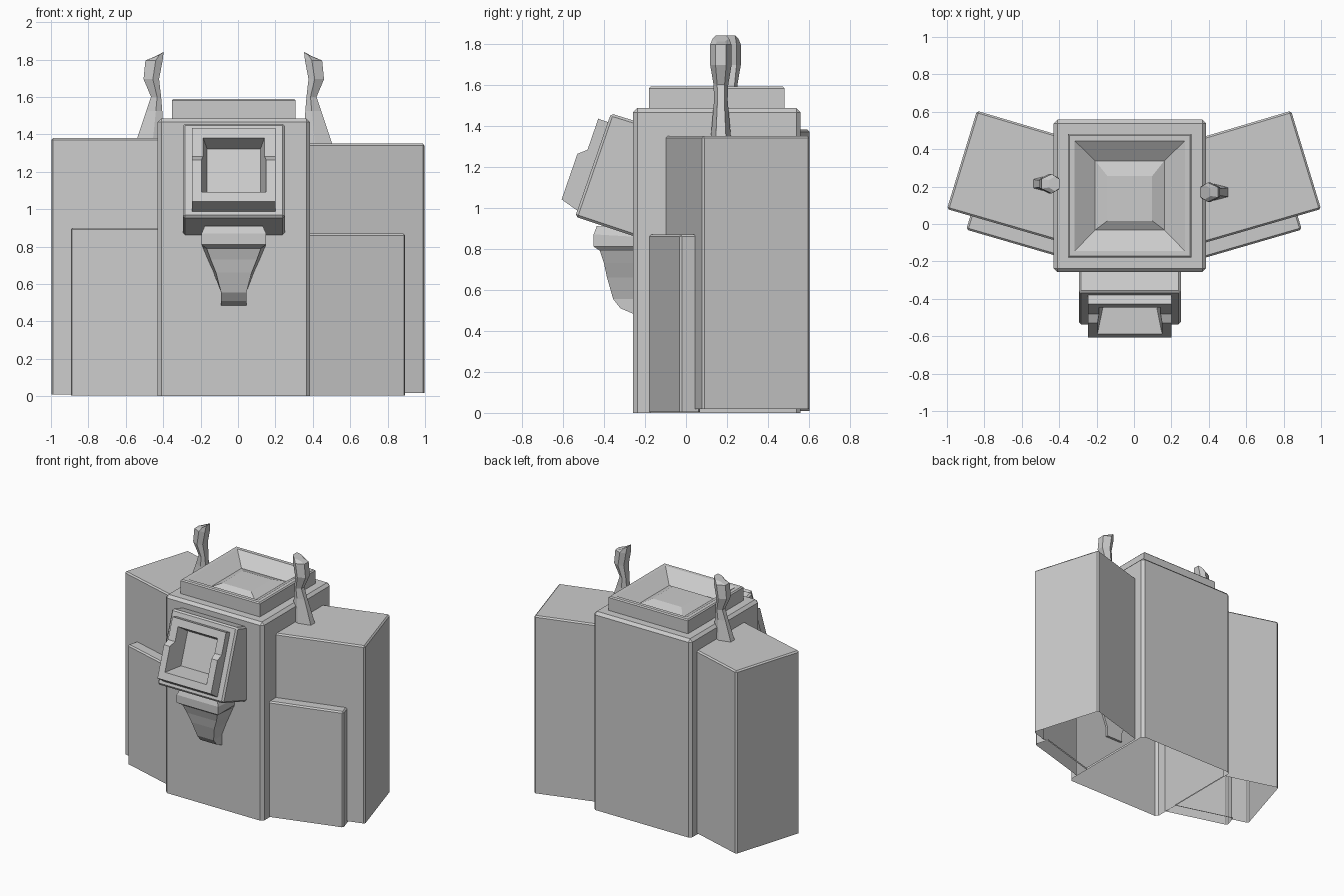
import bpy, bmesh
from mathutils import Vector

if "Cube" in bpy.data.objects:
    bpy.data.objects.remove(bpy.data.objects["Cube"])

CX, CY = -0.0225, 0.15      # plan centre of the main body


def loft(name, rings, bevel=0.0, skip_below=None):
    """Skin equal-length rings, cap both ends, optionally chamfer the edges."""
    bm = bmesh.new()
    rows = [[bm.verts.new(p) for p in r] for r in rings]
    n = len(rows[0])
    for a, b in zip(rows, rows[1:]):
        for i in range(n):
            j = (i + 1) % n
            bm.faces.new((a[i], a[j], b[j], b[i]))
    bm.faces.new(rows[0])
    bm.faces.new(rows[-1])
    bmesh.ops.recalc_face_normals(bm, faces=bm.faces[:])
    if bevel:
        edges = [e for e in bm.edges if skip_below is None
                 or max(v.co.z for v in e.verts) > skip_below]
        bmesh.ops.bevel(bm, geom=edges, offset=bevel, segments=1,
                        profile=0.5, affect='EDGES')
        bmesh.ops.recalc_face_normals(bm, faces=bm.faces[:])
    me = bpy.data.meshes.new(name)
    bm.to_mesh(me)
    bm.free()
    ob = bpy.data.objects.new(name, me)
    bpy.context.collection.objects.link(ob)
    return ob


def column(name, plan, z0, z1, bevel):
    """Upright block from a plan outline, lower edges left sharp."""
    return loft(name, [[(x, y, z) for x, y in plan] for z in (z0, z1)],
                bevel, skip_below=0.05)


def square(h, z, cx=CX, cy=CY):
    return [(cx - h, cy - h, z), (cx + h, cy - h, z),
            (cx + h, cy + h, z), (cx - h, cy + h, z)]


def combine(target, other, operation):
    """Apply a boolean and remove the helper."""
    mod = target.modifiers.new("combine", 'BOOLEAN')
    mod.operation, mod.object, mod.solver = operation, other, 'EXACT'
    bpy.context.view_layer.objects.active = target
    bpy.ops.object.modifier_apply(modifier=mod.name)
    bpy.data.objects.remove(other)


# Main body merged with the angled side tanks and their front panels
body = loft("body_shell", [square(0.4075, 0), square(0.4075, 1.485)],
            0.02, skip_below=0.05)
wing = [(1.0, 0.08), (0.84, 0.605), (0.2, 0.415), (0.2, -0.152)]
panel = [(0.897, -0.03), (0.867, 0.07), (0.241, -0.112), (0.271, -0.212)]
for s, z0, wing_top, panel_top in ((1, 0.018, 1.35, 0.87), (-1, 0.01, 1.38, 0.9)):
    for plan, lo, hi in ((wing, z0, wing_top), (panel, 0.004, panel_top)):
        part = column("side_part", [(s * x, y) for x, y in plan], lo, hi, 0.01)
        combine(body, part, 'UNION')

# The shell is open underneath
bm = bmesh.new()
bm.from_mesh(body.data)
bmesh.ops.delete(bm, geom=[f for f in bm.faces if f.normal.z < -0.9
                           and f.calc_center_median().z < 0.05], context='FACES')
bm.to_mesh(body.data)
bm.free()

# Top hatch: rim, sloping pit and raised centre
loft("top_hatch", [square(0.33, 1.47), square(0.33, 1.582), square(0.322, 1.59),
                   square(0.295, 1.59), square(0.185, 1.515, CX, 0.153),
                   square(0.12, 1.545, CX, 0.137)])

# Tilted screen housing on the front
X0, X1 = -0.295, 0.25
side = [(-0.366, 1.459), (-0.54, 0.956), (-0.24, 0.856), (-0.24, 1.42)]
screen = loft("screen_housing", [[(x, y, z) for y, z in side] for x in (X0, X1)], 0.012)

# Stepped frame, laid out on the tilted face (v up the face, w outward)
UP, OUT = Vector((0, 0.327, 0.945)), Vector((0, -0.945, 0.327))


def on_face(x, v, w):
    return Vector((x, -0.54, 0.956)) + UP * v + OUT * w


outline = [(0.033, -0.01), (0.033, 0.005), (0.058, 0.09), (0.293, 0.09),
           (0.328, 0.05), (0.488, 0.05), (0.488, -0.01)]
frame = loft("screen_frame", [[on_face(x, v, w) for v, w in outline]
                              for x in (-0.245, 0.20)])
combine(screen, frame, 'UNION')


def opening(h, v0, v1, w):
    return [on_face(CX - h, v0, w), on_face(CX + h, v0, w),
            on_face(CX + h, v1, w), on_face(CX - h, v1, w)]


recess = loft("recess_cutter", [opening(0.143, 0.16, 0.405, -0.05),
                                opening(0.175, 0.108, 0.447, 0.1)])
recess.hide_render = True
combine(screen, recess, 'DIFFERENCE')

# Tapering spout below the screen: height, half width, front y
rows = [(0.91, 0.155, -0.435), (0.87, 0.1725, -0.45), (0.81, 0.1725, -0.45),
        (0.79, 0.165, -0.42), (0.73, 0.14, -0.40), (0.66, 0.108, -0.385),
        (0.555, 0.068, -0.355), (0.51, 0.068, -0.32), (0.484, 0.068, -0.26)]
rings = []
for i, (z, h, y) in enumerate(rows):
    f = h * (1 if i < 3 or i > 5 else 0.88)
    rings.append([(CX - h, -0.24, z - 0.012 * (i < 2)), (CX - f, y, z),
                  (CX + f, y, z), (CX + h, -0.24, z - 0.012 * (i < 2))])
loft("front_spout", rings)

# Pair of wavy upright prongs: height, inner x, outer x, half thickness
prong = [(1.33, 0.35, 0.51, 0.05), (1.525, 0.36, 0.445, 0.033),
         (1.60, 0.366, 0.42, 0.036), (1.695, 0.377, 0.46, 0.052),
         (1.795, 0.358, 0.45, 0.052), (1.825, 0.353, 0.41, 0.04)]
for side_name, s, cy in (("right", 1, 0.17), ("left", -1, 0.215)):
    rings = []
    for i, (z, a, b, t) in enumerate(prong):
        m = a + (b - a) * 0.4
        tip = 0.015 if i == len(prong) - 1 else 0
        section = [(a, -0.6 * t, tip), (m, -t, 0), (b, -0.5 * t, -tip),
                   (b, 0.5 * t, -tip), (m, t, 0), (a, 0.6 * t, tip)]
        rings.append([(CX + s * (x - CX - 0.0225 + 0.0225), cy + y, z + dz)
                      for x, y, dz in section])
    loft("prong_" + side_name, rings)
